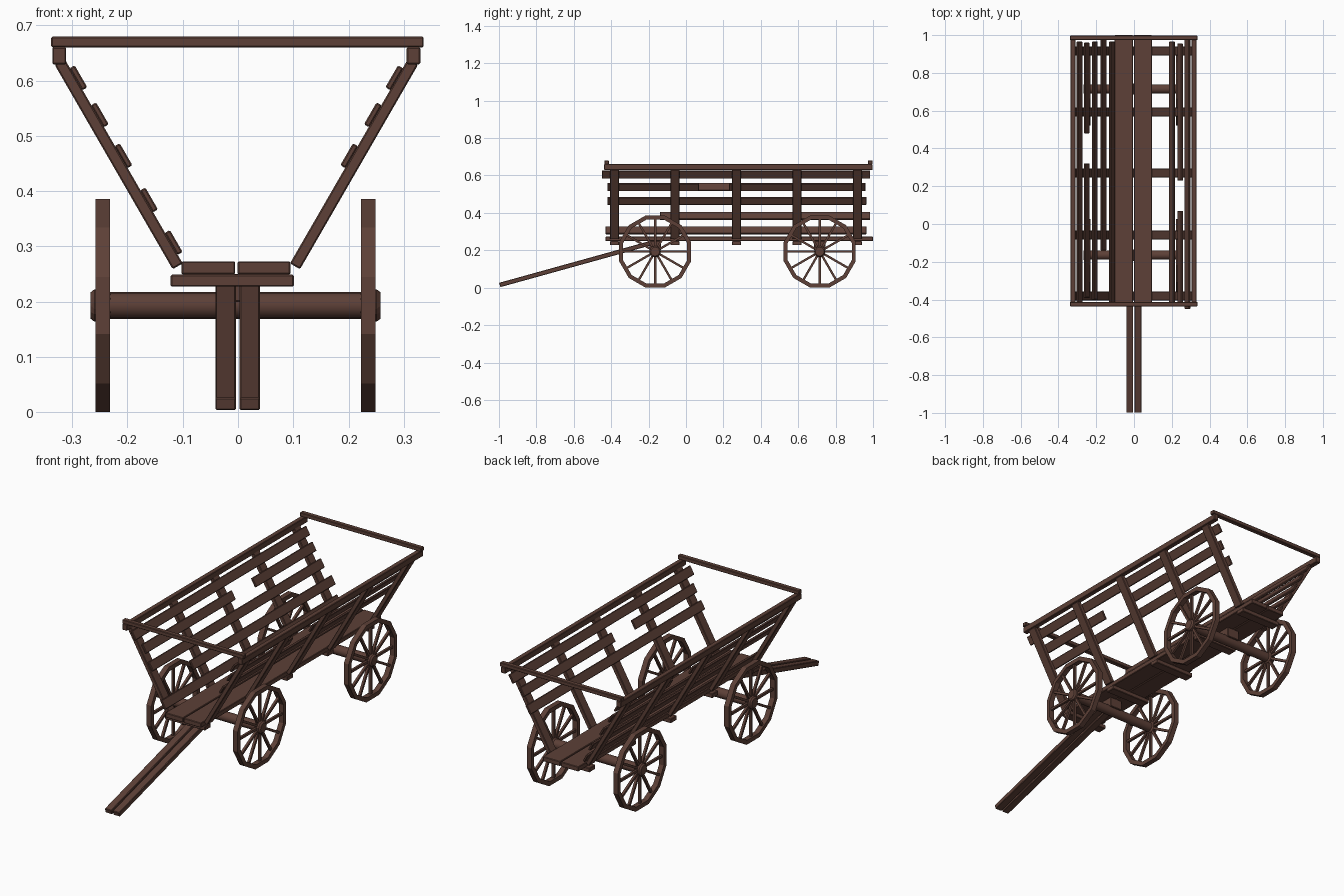
import bpy
import bmesh
from math import radians, cos, sin, tau
from mathutils import Matrix, Vector

cube = bpy.data.objects.get("Cube")
if cube:
    bpy.data.objects.remove(cube, do_unlink=True)

wood = bpy.data.materials.new("dark brown wood")
wood.use_nodes = True
COLOUR = (0.109, 0.051, 0.038, 1)
wood.diffuse_color = COLOUR
wood.node_tree.nodes["Principled BSDF"].inputs["Base Color"].default_value = COLOUR


def finish(name, bm, bevel=0.0):
    bmesh.ops.recalc_face_normals(bm, faces=bm.faces)
    mesh = bpy.data.meshes.new(name)
    bm.to_mesh(mesh)
    bm.free()
    mesh.materials.append(wood)
    obj = bpy.data.objects.new(name, mesh)
    bpy.context.collection.objects.link(obj)
    if bevel:
        mod = obj.modifiers.new("soft edges", "BEVEL")
        mod.width = bevel
        mod.segments = 1
    return obj


def board(name, centre, size, rotation=Matrix(), bevel=0.0025):
    bm = bmesh.new()
    place = Matrix.Translation(centre) @ rotation @ Matrix.Diagonal((*size, 1))
    bmesh.ops.create_cube(bm, size=1, matrix=place)
    return finish(name, bm, bevel)


def span(name, x, y, z):
    """Straight board given by its limits on each axis."""
    lims = (x, y, z)
    return board(name, [(a + b) / 2 for a, b in lims], [b - a for a, b in lims])


def cylinder_x(name, centre, radius, length, sides, bevel=0.0):
    bm = bmesh.new()
    place = Matrix.Translation(centre) @ Matrix.Rotation(radians(90), 4, "Y")
    bmesh.ops.create_cone(bm, cap_ends=True, segments=sides, radius1=radius,
                          radius2=radius, depth=length, matrix=place)
    return finish(name, bm, bevel)


MID = -0.003
POST_Y = (-0.382, -0.059, 0.27, 0.593, 0.916)

# Floor
span("floor_plank_right", (-0.102, -0.005), (-0.43, 1.0), (0.249, 0.273))
span("floor_plank_left", (-0.001, 0.095), (-0.43, 1.0), (0.249, 0.273))
for y in POST_Y:
    span("floor_beam", (-0.122, 0.101), (y - 0.024, y + 0.024), (0.227, 0.249))

# Leaning sides: posts, slats and top rails
# Slat rows: height, then the stretches of board along y
SLATS = {
    "right": [(0.605, [(-0.42, 0.965)]), (0.538, [(-0.39, 0.32), (0.48, 0.96)]),
              (0.464, [(-0.40, 0.965)]), (0.384, [(-0.14, 0.985)]),
              (0.307, [(-0.43, 0.965)])],
    "left": [(0.605, [(-0.45, 0.985)]), (0.538, [(-0.42, 0.07), (0.23, 0.955)]),
             (0.464, [(-0.42, 0.965)])],
}
for side, s in (("right", -1), ("left", 1)):
    bottom = Vector((0.106, 0, 0.264))
    top = Vector((0.320, 0, 0.634))
    axis = top - bottom
    inward = Vector((-axis.z, 0, axis.x)).normalized() * 0.015
    lean = Matrix.Rotation(s * radians(30), 4, "Y")
    for y in POST_Y:
        c = (bottom + top) / 2
        board("post_" + side, (MID + s * c.x, y, c.z),
              (0.021, 0.048, axis.length), lean)
    for z, stretches in SLATS[side]:
        c = bottom + axis * ((z - inward.z - bottom.z) / axis.z) + inward
        for a, b in stretches:
            board("slat_" + side, (MID + s * c.x, (a + b) / 2, z),
                  (0.011, b - a, 0.046), lean)
    board("top_rail_" + side, (MID + s * 0.3205, 0.28, 0.645),
          (0.025, 1.435, 0.031))

# Cross rails over both ends
for name, y in (("front", -0.424), ("back", 0.985)):
    span("cross_rail_" + name, (-0.338, 0.336), (y - 0.012, y + 0.012), (0.66, 0.68))

# Pair of draw bars
near, far = Vector((0, -0.996, 0.0145)), Vector((0, -0.19, 0.238))
pull = far - near
tilt = Matrix.Rotation(pull.yz.angle_signed(Vector((1, 0))), 4, "X")
for name, x in (("right", -0.0225), ("left", 0.0215)):
    c = (near + far) / 2
    board("draw_bar_" + name, (x, c.y, c.z), (0.037, pull.length, 0.024), tilt)

# Wheels, hubs and axles
AXLE_Z, APOTHEM, SIDES = 0.193, 0.1925, 12
OUTER = APOTHEM / cos(tau / SIDES / 2)
INNER = OUTER - 0.022


def wheel(name, x, y):
    bm = bmesh.new()
    rings = []
    for r, dx in ((OUTER, -0.013), (OUTER, 0.013), (INNER, 0.013), (INNER, -0.013)):
        angles = [tau * (i + 0.5) / SIDES for i in range(SIDES)]
        rings.append([bm.verts.new((x + dx, y + r * cos(a), AXLE_Z + r * sin(a)))
                      for a in angles])
    for k in range(4):
        a, b = rings[k], rings[(k + 1) % 4]
        for i in range(SIDES):
            j = (i + 1) % SIDES
            bm.faces.new((a[i], a[j], b[j], b[i]))
    for i in range(SIDES):
        spoke = (Matrix.Translation((x, y, AXLE_Z))
                 @ Matrix.Rotation(tau * i / SIDES, 4, "X")
                 @ Matrix.Translation((0, 0, 0.095))
                 @ Matrix.Diagonal((0.012, 0.012, 0.16, 1)))
        bmesh.ops.create_cube(bm, size=1, matrix=spoke)
    finish(name, bm)


for end, y in (("front", -0.165), ("back", 0.715)):
    axle = cylinder_x(end + "_axle", (-0.0045, y, AXLE_Z), 0.024, 0.5, 16)
    for poly in axle.data.polygons:
        poly.use_smooth = len(poly.vertices) == 4
    span(end + "_axle_block", (-0.036, 0.034), (y - 0.03, y + 0.03), (0.2, 0.25))
    for side, s in (("right", -1), ("left", 1)):
        wheel(f"{end}_{side}_wheel", -0.0045 + s * 0.24, y)
        cylinder_x(f"{end}_{side}_hub", (-0.0045 + s * 0.2445, y, AXLE_Z),
                   0.031, 0.036, 12, 0.007)
